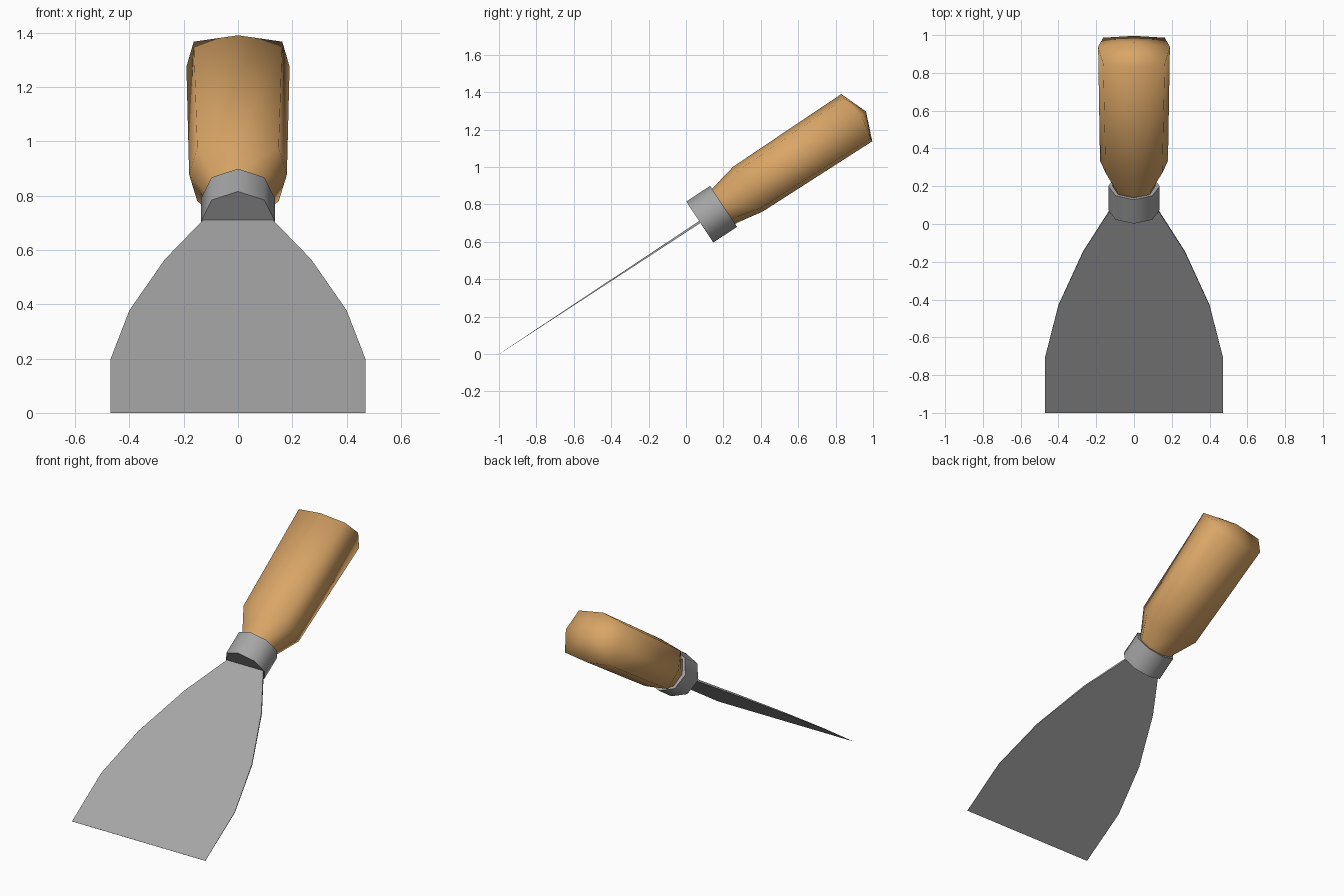
import bpy, bmesh, math
from mathutils import Vector

if "Cube" in bpy.data.objects:
    bpy.data.objects.remove(bpy.data.objects["Cube"])

# Tool axis: starts at the blade edge (y=-1, z=0) and rises toward the back
ANG = math.radians(33.33)
ALONG = Vector((0, math.cos(ANG), math.sin(ANG)))
UP = Vector((0, -math.sin(ANG), math.cos(ANG)))
START = Vector((0, -1, 0))


def place(x, s, v):
    return START + Vector((x, 0, 0)) + ALONG * s + UP * v


def material(name, rgb):
    m = bpy.data.materials.new(name)
    m.diffuse_color = (*rgb, 1)
    m.use_nodes = True
    m.node_tree.nodes["Principled BSDF"].inputs["Base Color"].default_value = m.diffuse_color
    return m


def finish(name, bm, mat, angle):
    bmesh.ops.recalc_face_normals(bm, faces=bm.faces)
    me = bpy.data.meshes.new(name)
    bm.to_mesh(me)
    bm.free()
    me.materials.append(mat)
    ob = bpy.data.objects.new(name, me)
    bpy.context.collection.objects.link(ob)
    bpy.ops.object.select_all(action='DESELECT')
    ob.select_set(True)
    bpy.context.view_layer.objects.active = ob
    if angle:
        bpy.ops.object.shade_smooth_by_angle(angle=math.radians(angle))
    return ob


def loft(bm, rings):
    loops = [[bm.verts.new(place(*p)) for p in r] for r in rings]
    for a, b in zip(loops, loops[1:]):
        n = len(a)
        for i in range(n):
            j = (i + 1) % n
            bm.faces.new((a[i], a[j], b[j], b[i]))
    return loops


def octagon(s, side, top, bottom, cx, cv, s_side=None):
    """Eight-sided ring; cx, cv place the four corner points."""
    ss = s if s_side is None else s_side
    return [(0, s, top), (cx, s, cv), (side, ss, 0), (cx, s, -cv),
            (0, s, -bottom), (-cx, s, -cv), (-side, ss, 0), (-cx, s, cv)]


steel = material("steel grey", (0.38, 0.38, 0.38))
wood = material("warm wood", (0.70, 0.38, 0.135))

# Blade: flared outline, tapering to a thin edge
bm = bmesh.new()
outline = [(0, 0.47, 0.0005), (0.355, 0.47, 0.002), (0.682, 0.40, 0.0035),
           (1.02, 0.27, 0.005), (1.30, 0.12, 0.006)]
loops = loft(bm, [[(-w, s, -t), (w, s, -t), (w, s, t), (-w, s, t)]
                  for s, w, t in outline])
bm.faces.new(loops[0])
bm.faces.new(loops[-1])
finish("blade", bm, steel, 0)

# Ferrule: short octagonal collar
bm = bmesh.new()
loops = loft(bm, [octagon(s, 0.136, 0.131, 0.131, 0.097, 0.093)
                  for s in (1.285, 1.437)])
bm.faces.new(loops[0])
bm.faces.new(loops[-1])
finish("ferrule", bm, steel, 50)

# Handle: narrow neck flaring to a rounded-rectangular grip with a domed end
bm = bmesh.new()
loops = loft(bm, [
    octagon(1.40, 0.11, 0.11, 0.11, 0.079, 0.079),
    octagon(1.45, 0.115, 0.115, 0.113, 0.085, 0.083),
    octagon(1.597, 0.18, 0.149, 0.138, 0.15, 0.117),
    octagon(2.293, 0.19, 0.156, 0.146, 0.163, 0.128, 2.32)])
bm.faces.new(loops[0])
tip = bm.verts.new(place(0, 2.352, 0.005))
end = loops[-1]
for i in range(8):
    bm.faces.new((end[i], end[(i + 1) % 8], tip))
finish("handle", bm, wood, 85)
